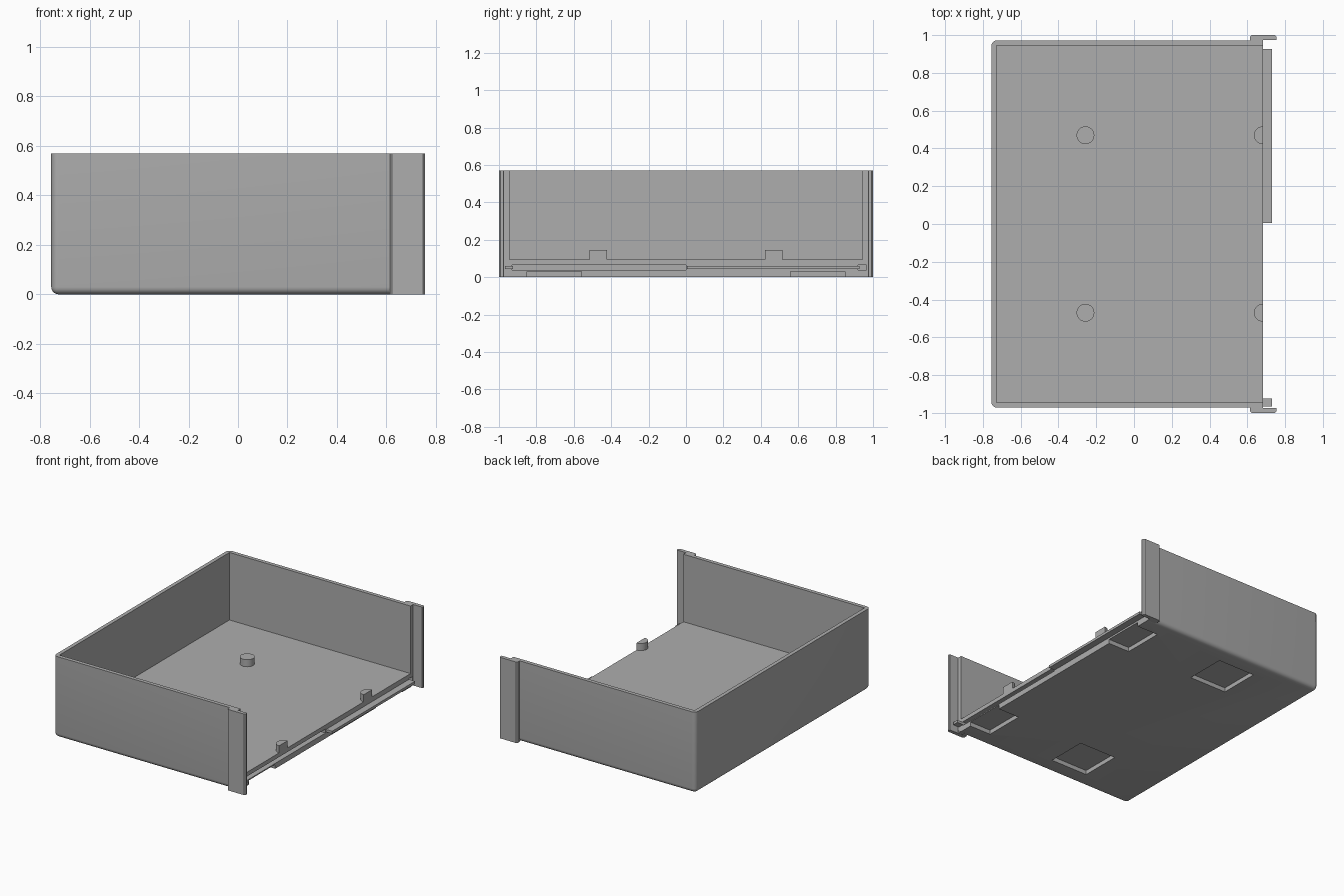
import bpy, bmesh, math

if "Cube" in bpy.data.objects:
    bpy.data.objects.remove(bpy.data.objects["Cube"])

grey = bpy.data.materials.new("plain grey")
grey.diffuse_color = (0.42, 0.42, 0.42, 1)
grey.use_nodes = True
grey.node_tree.nodes["Principled BSDF"].inputs["Base Color"].default_value = grey.diffuse_color

X0, X1, Y, H = -0.755, 0.682, 0.972, 0.57   # tray extents
WALL, FLOOR = 0.027, 0.095


def make(name, bm):
    mesh = bpy.data.meshes.new(name)
    bmesh.ops.recalc_face_normals(bm, faces=bm.faces)
    bm.to_mesh(mesh)
    bm.free()
    ob = bpy.data.objects.new(name, mesh)
    mesh.materials.append(grey)
    bpy.context.collection.objects.link(ob)
    return ob


def box_bm(x0, x1, y0, y1, z0, z1):
    bm = bmesh.new()
    bmesh.ops.create_cube(bm, size=1)
    for v in bm.verts:
        v.co = (x1 if v.co.x > 0 else x0,
                y1 if v.co.y > 0 else y0,
                z1 if v.co.z > 0 else z0)
    return bm


def box(name, *dims):
    return make(name, box_bm(*dims))


def prism(name, pts, z0, z1):
    bm = bmesh.new()
    face = bm.faces.new([bm.verts.new((x, y, z0)) for x, y in pts])
    ext = bmesh.ops.extrude_face_region(bm, geom=[face])
    for v in ext["geom"]:
        if isinstance(v, bmesh.types.BMVert):
            v.co.z = z1
    return make(name, bm)


def activate(ob):
    bpy.ops.object.select_all(action='DESELECT')
    ob.select_set(True)
    bpy.context.view_layer.objects.active = ob


def cut(ob, *dims):
    tool = box("cutter", *dims)
    mod = ob.modifiers.new("cut", 'BOOLEAN')
    mod.operation, mod.solver, mod.object = 'DIFFERENCE', 'EXACT', tool
    activate(ob)
    bpy.ops.object.modifier_apply(modifier=mod.name)
    bpy.data.objects.remove(tool)


def smooth(ob):
    activate(ob)
    bpy.ops.object.shade_smooth_by_angle(angle=math.radians(30))


# Tray block, rounded at the closed side and along the bottom
bm = box_bm(X0, X1, -Y, Y, 0, H)
edges = []
for e in bm.edges:
    a, b = (v.co for v in e.verts)
    vertical = abs(a.z - b.z) > 0.1 and a.x < 0
    bottom = a.z == b.z == 0 and not (a.x > 0 and b.x > 0)
    if vertical or bottom:
        edges.append(e)
bmesh.ops.bevel(bm, geom=edges, offset=0.03, segments=5, profile=0.5, affect='EDGES')
tray = make("tray", bm)

# Hollow interior, open on the +x side
cut(tray, X0 + WALL, 1, -Y + WALL, Y - WALL, FLOOR, 1)

# Square recesses underneath, the outer pair open at the edge
for s in (-1, 1):
    ya, yb = sorted((s * 0.56, s * 0.85))
    cut(tray, -0.305, -0.015, ya, yb, -0.1, 0.03)
    cut(tray, 0.515, 0.8, ya, yb, -0.1, 0.03)

# Joint grooves along the open edge
cut(tray, 0.63, 0.8, -0.93, 0, 0.038, 0.066)
cut(tray, 0.63, 0.8, 0.92, 0.965, 0.038, 0.066)
smooth(tray)

# Joint tongues
box("long_tongue", X1 - 0.01, 0.73, 0.005, 0.927, 0.043, 0.061)
box("short_tongue", X1 - 0.01, 0.73, -0.967, -0.925, 0.043, 0.061)

# Locating pegs: full round in the middle, half round on the open edge
R = 0.047
for s, side in ((-1, "front"), (1, "back")):
    ring = [(-0.257 + R * math.cos(i * math.tau / 32),
             s * 0.47 + R * math.sin(i * math.tau / 32)) for i in range(32)]
    smooth(prism(side + "_peg", ring, FLOOR - 0.01, 0.145))
    half = [(X1 + R * math.cos(math.pi / 2 + i * math.pi / 16),
             s * 0.47 + R * math.sin(math.pi / 2 + i * math.pi / 16)) for i in range(17)]
    smooth(prism(side + "_half_peg", half, FLOOR - 0.01, 0.145))

    # Overlapping side flange with softened outer corners
    pts = [(0.615, Y - 0.002), (0.615, 0.992), (0.623, 1.0), (0.747, 1.0),
           (0.755, 0.992), (0.755, 0.977), (0.752, 0.974), (X1, 0.974), (X1, Y - 0.002)]
    prism(side + "_flange", [(x, s * y) for x, y in pts], 0, H)
    ya, yb = sorted((s * 0.95, s * 0.98))
    box(side + "_flange_foot", 0.62, X1 - 0.002, ya, yb, 0.001, 0.036)
